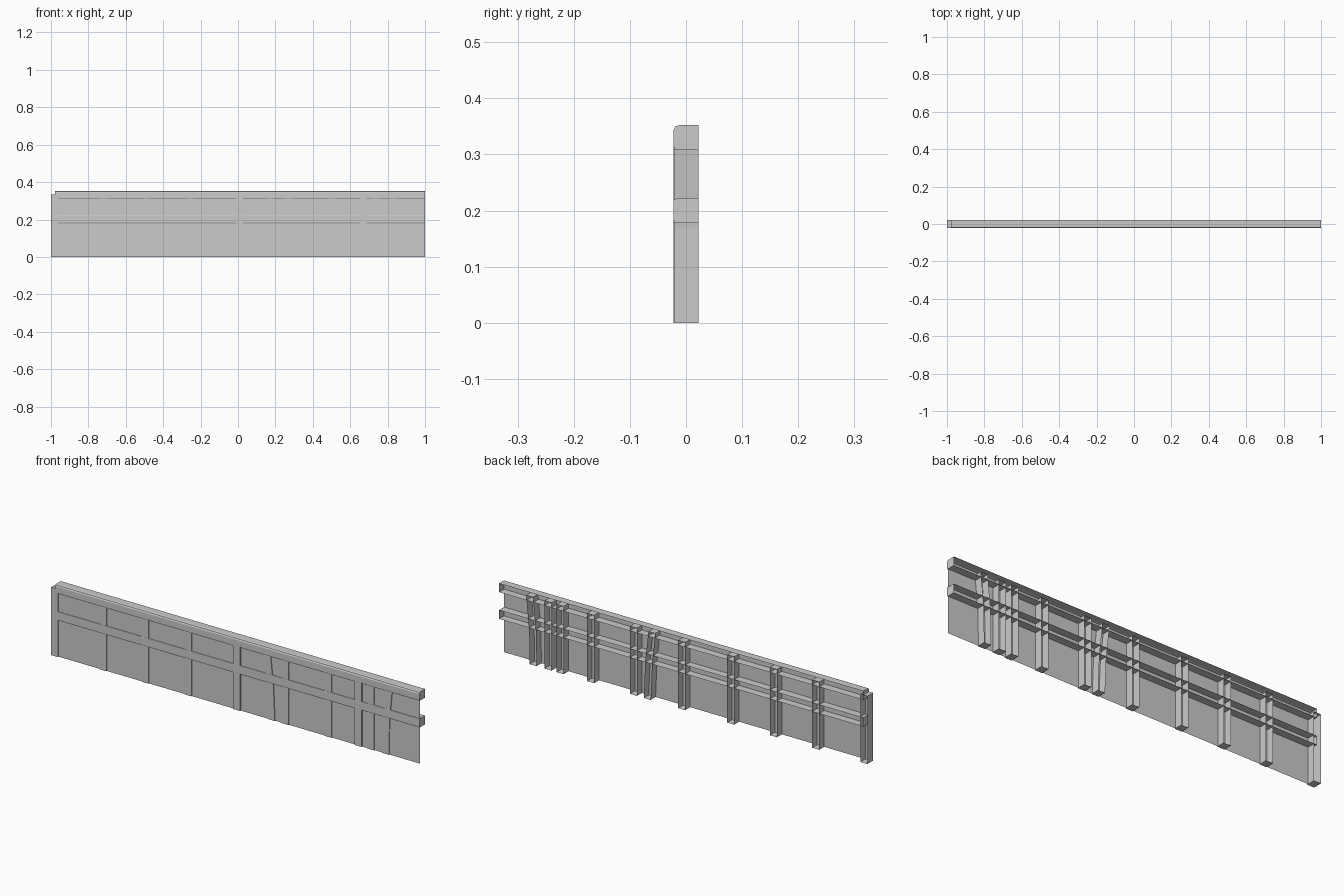
import bpy
import bmesh
from mathutils import Vector

cube = bpy.data.objects.get("Cube")
if cube:
    bpy.data.objects.remove(cube, do_unlink=True)

grey = bpy.data.materials.new("plain grey")
grey.use_nodes = True
grey.diffuse_color = (0.6, 0.6, 0.6, 1)
grey.node_tree.nodes["Principled BSDF"].inputs["Base Color"].default_value = (0.6, 0.6, 0.6, 1)

BACK = 0.0222      # rear edge of all channels
POST_TOP = 0.333


def finish(name, bm):
    mesh = bpy.data.meshes.new(name)
    bm.to_mesh(mesh)
    bm.free()
    mesh.materials.append(grey)
    obj = bpy.data.objects.new(name, mesh)
    bpy.context.collection.objects.link(obj)
    return obj


def open_channel(name, outline, sweep):
    """Sweep a closed outline, then remove the rear so the part is hollow behind."""
    bm = bmesh.new()
    face = bm.faces.new([bm.verts.new(p) for p in outline])
    swept = bmesh.ops.extrude_face_region(bm, geom=[face], use_keep_orig=True)
    moved = [g for g in swept["geom"] if isinstance(g, bmesh.types.BMVert)]
    bmesh.ops.translate(bm, verts=moved, vec=Vector(sweep))
    bmesh.ops.recalc_face_normals(bm, faces=bm.faces[:])
    bm.normal_update()
    rear = [f for f in bm.faces if f.normal.y > 0.9]
    bmesh.ops.delete(bm, geom=rear, context="FACES")
    return finish(name, bm)


def post(name, path, width, front):
    """Upright whose centre line follows (x, z) points."""
    left = [(x - width / 2, front, z) for x, z in path]
    right = [(x + width / 2, front, z) for x, z in path]
    return open_channel(name, left + right[::-1], (0, BACK - front, 0))


def rail(name, bottom, top, start, bevel):
    """Horizontal beam with a bevelled upper front edge and a slight lower chamfer."""
    front = -0.0222
    profile = [(BACK, bottom), (front + 0.003, bottom), (front, bottom + 0.006),
               (front, top - bevel * 0.8), (front + bevel * 0.3, top - bevel * 0.2),
               (front + bevel, top), (BACK, top)]
    return open_channel(name, [(start, y, z) for y, z in profile], (1 - start, 0, 0))


# Thin wall sheet
bm = bmesh.new()
sheet_y = -0.0165
bm.faces.new([bm.verts.new((x, sheet_y, z)) for x, z in
              ((-0.985, 0), (1, 0), (1, POST_TOP), (-0.985, POST_TOP))])
finish("wall_sheet", bm)

# Heavy posts, flush with the rails
for i, x in enumerate((-0.981, 0.008, 0.668)):
    post(f"main_post_{i + 1}", [(x, 0), (x, POST_TOP)], 0.038, -0.022)

# Lighter posts, set slightly back
for i, x in enumerate((-0.72, -0.49, -0.258, 0.27, 0.503, 0.734)):
    post(f"minor_post_{i + 1}", [(x, 0), (x, POST_TOP)], 0.038, -0.0202)

# Bent posts
post("bent_post_inner", [(0.195, 0), (0.188, 0.17), (0.17, POST_TOP)], 0.037, -0.0202)
post("bent_post_outer", [(0.815, 0), (0.818, 0.17), (0.834, POST_TOP)], 0.037, -0.0202)

# Rails
rail("top_rail", 0.309, 0.352, -0.978, 0.01)
rail("middle_rail", 0.178, 0.221, -0.978, 0.004)
